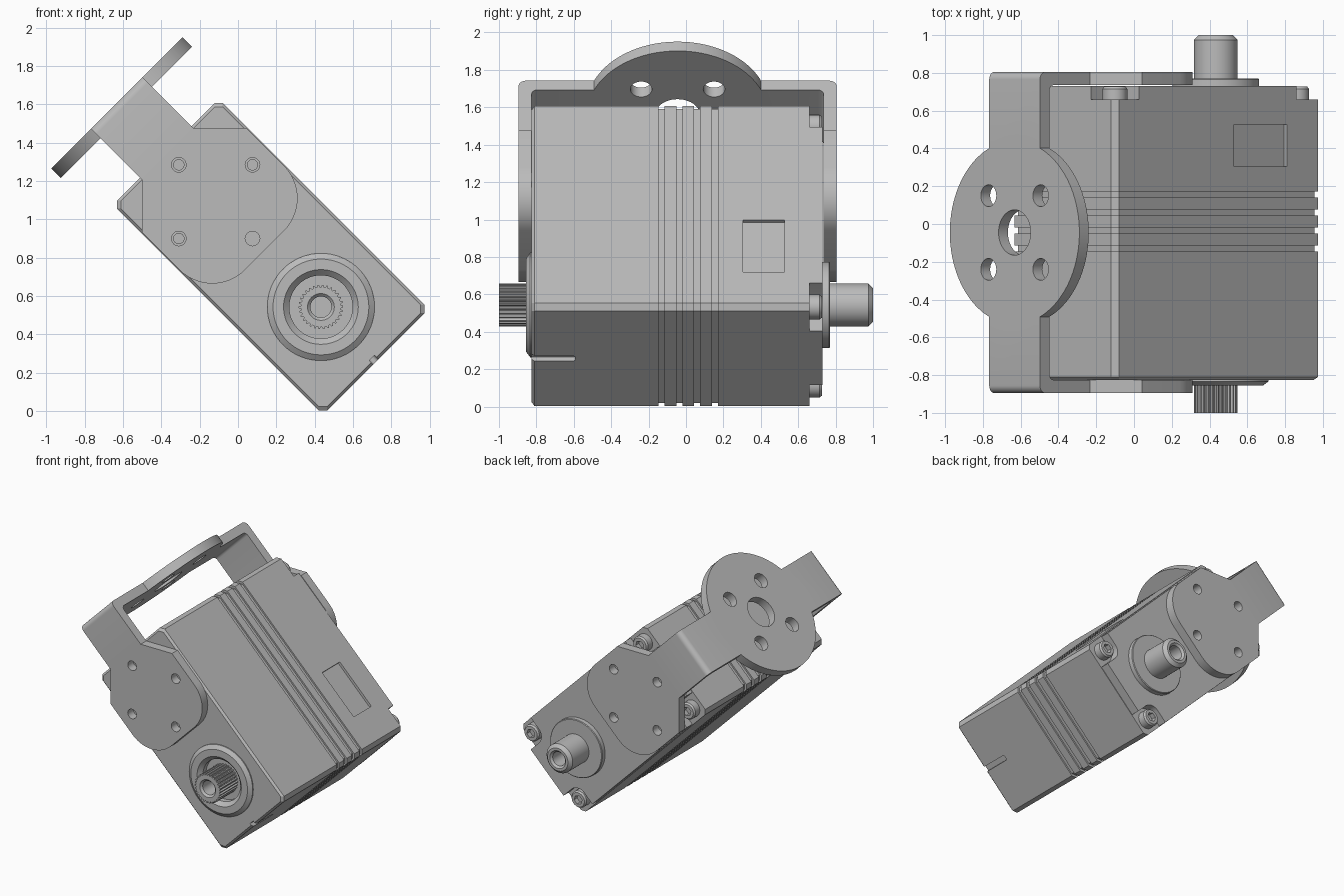
import bpy, bmesh, math
from mathutils import Vector, Matrix

if "Cube" in bpy.data.objects:
    bpy.data.objects.remove(bpy.data.objects["Cube"])

mat = bpy.data.materials.new("plain_grey")
mat.use_nodes = True
GREY = (0.5, 0.5, 0.5, 1)
mat.diffuse_color = GREY
mat.node_tree.nodes["Principled BSDF"].inputs["Base Color"].default_value = GREY

# Everything is built upright (x = width, z = length), then tilted about y
TILT = Matrix.Rotation(math.radians(-45), 4, 'Y')
CU, CV = 0.69, 0.448          # body centre
HU, HV = 0.39, 0.775          # body half sizes
SHAFT = (CU, 0.078)
FRONT, BACK = -0.825, 0.66
MID = -0.045                  # bracket centre in depth
PLACE = {
    'x': lambda p, d: (d, p[0], p[1]),
    'y': lambda p, d: (p[0], d, p[1]),
    'z': lambda p, d: (p[0], p[1], d),
}


def loft(name, sections, axis='y', closed=False):
    """Skin a list of (outline, depth) sections along an axis."""
    bm = bmesh.new()
    rings = [[bm.verts.new(PLACE[axis](p, d)) for p in pts] for pts, d in sections]
    pairs = list(zip(rings, rings[1:]))
    if closed:
        pairs.append((rings[-1], rings[0]))
    else:
        bm.faces.new(rings[0])
        bm.faces.new(rings[-1])
    for a, b in pairs:
        n = len(a)
        for i in range(n):
            bm.faces.new((a[i], a[(i + 1) % n], b[(i + 1) % n], b[i]))
    bmesh.ops.recalc_face_normals(bm, faces=bm.faces)
    mesh = bpy.data.meshes.new(name)
    bm.to_mesh(mesh)
    bm.free()
    mesh.materials.append(mat)
    ob = bpy.data.objects.new(name, mesh)
    bpy.context.collection.objects.link(ob)
    return ob


def prism(name, pts, a, b, axis='y'):
    return loft(name, [(pts, a), (pts, b)], axis)


def circle(c, r, n=48):
    return [(c[0] + r * math.cos(t * math.tau / n), c[1] + r * math.sin(t * math.tau / n))
            for t in range(n)]


def rect(a0, a1, b0, b1):
    return [(a0, b0), (a1, b0), (a1, b1), (a0, b1)]


def lathe(name, c, profile, closed=False, n=64):
    return loft(name, [(circle(c, r, n), y) for r, y in profile], 'y', closed)


def fillet(corners, steps=10):
    """Round polygon corners given as (a, b, radius)."""
    out = []
    for i, (a, b, r) in enumerate(corners):
        p = Vector((a, b))
        if not r:
            out.append((a, b))
            continue
        d1 = (Vector(corners[i - 1][:2]) - p).normalized()
        d2 = (Vector(corners[(i + 1) % len(corners)][:2]) - p).normalized()
        half = d1.angle(d2) / 2
        c = p + (d1 + d2).normalized() * r / math.sin(half)
        s, e = (p + d * r / math.tan(half) - c for d in (d1, d2))
        start = math.atan2(s.y, s.x)
        sweep = (math.atan2(e.y, e.x) - start + math.pi) % math.tau - math.pi
        out += [(c.x + r * math.cos(start + sweep * k / steps),
                 c.y + r * math.sin(start + sweep * k / steps)) for k in range(steps + 1)]
    return out


def combine(ob, others, operation):
    """Apply exact booleans and delete the helper objects."""
    for o in others:
        m = ob.modifiers.new("cut", 'BOOLEAN')
        m.object, m.operation, m.solver = o, operation, 'EXACT'
    bpy.context.view_layer.update()
    dg = bpy.context.evaluated_depsgraph_get()
    mesh = bpy.data.meshes.new_from_object(ob.evaluated_get(dg))
    ob.modifiers.clear()
    ob.data = mesh
    for o in others:
        bpy.data.objects.remove(o)
    return ob


def octagon(inset, c=0.03):
    a, b = HU - inset, HV - inset
    return [(CU + x, CV + z) for x, z in (
        (a - c, -b), (a, c - b), (a, b - c), (a - c, b),
        (c - a, b), (-a, b - c), (-a, c - b), (c - a, -b))]


parts = []

# Housing with four grooves running round it
sections = [(octagon(0.015), FRONT), (octagon(0), FRONT + 0.015)]
for g in range(4):
    y = -0.13 + 0.095 * g
    sections += [(octagon(i), y + d) for i, d in
                 ((0, -0.016), (0.012, -0.016), (0.012, 0.016), (0, 0.016))]
sections.append((octagon(0), BACK))
body = loft("housing", sections)
R = 0.272
hole_spots = [(CU, 0.855 + R), (CU + R, 0.855), (CU, 0.855 - R), (CU - R, 0.855)]
cuts = [
    prism("label_pocket", rect(0.305, 0.527, -0.064, 0.33), CU + HU - 0.02, CU + HU + 0.1, 'x'),
    prism("cable_slot", fillet([(CU - 0.02, -0.9, 0), (CU + 0.02, -0.9, 0),
                                (CU + 0.02, -0.59, 0.018), (CU - 0.02, -0.59, 0.018)]),
          -0.5, CV - HV + 0.03, 'z'),
    prism("shaft_recess", circle(SHAFT, 0.18), -0.95, -0.785),
]
cuts += [prism("pilot", circle(p, 0.027, 24), -0.95, -0.75)
         for p in (hole_spots[0], hole_spots[1], hole_spots[3])]
parts.append(combine(body, cuts, 'DIFFERENCE'))

# Rear cover with rounded corner notches
N = 0.18
a, b = HU - 0.005, HV - 0.005
cover = []
for sx, sz in ((1, -1), (1, 1), (-1, 1), (-1, -1)):
    trio = [(sx * (a - N), sz * b, 0), (sx * (a - N), sz * (b - N), 0.08),
            (sx * a, sz * (b - N), 0)]
    cover += trio if sx * sz < 0 else trio[::-1]
cover = fillet([(CU + x, CV + z, r) for x, z, r in cover])
parts.append(prism("rear_cover", cover, BACK, 0.73))

# Socket head screws in the notches
for sx in (1, -1):
    for sz in (1, -1):
        c = (CU + sx * (HU - 0.095), CV + sz * (HV - 0.095))
        screw = lathe("cover_screw", c, [(0.066, BACK - 0.01), (0.066, 0.715), (0.056, 0.728)], n=32)
        parts.append(combine(screw, [prism("socket", circle(c, 0.036, 6), 0.69, 0.8)], 'DIFFERENCE'))

# Front bearing ring
parts.append(lathe("bearing_ring", SHAFT, [
    (0.28, FRONT + 0.01), (0.28, -0.833), (0.25, -0.855), (0.195, -0.855),
    (0.165, -0.825), (0.165, -0.78), (0.19, -0.78)], closed=True))

# Splined output shaft
TEETH = 30
spline = []
for t in range(TEETH):
    for f, r in ((0, 0.104), (0.2, 0.116), (0.5, 0.116), (0.7, 0.104)):
        ang = (t + f) * math.tau / TEETH
        spline.append((SHAFT[0] + r * math.cos(ang), SHAFT[1] + r * math.sin(ang)))
shaft = prism("splined_shaft", spline, -1.0, -0.77)
bore = lathe("bore", SHAFT, [(0.08, -1.01), (0.055, -0.985), (0.055, -0.85)], n=40)
parts.append(combine(shaft, [bore], 'DIFFERENCE'))

# Rear shaft and its flange
parts.append(lathe("rear_flange", SHAFT, [(0.23, 0.72), (0.23, 0.765), (0.225, 0.77)]))
rear = lathe("rear_shaft", SHAFT, [(0.115, 0.75), (0.115, 0.975), (0.09, 1.0)])
bore = lathe("bore", SHAFT, [(0.055, 0.85), (0.055, 0.985), (0.075, 1.005)], n=40)
parts.append(combine(rear, [bore], 'DIFFERENCE'))

# U-shaped bracket: bent strip, two arm plates and a mounting disc
T, HALF, TOP, LOW = 0.07, 0.85, 1.584, 1.2
W = 0.19
strip = fillet([
    (MID - HALF, LOW, 0), (MID - HALF, TOP, 0.04), (MID + HALF, TOP, 0.04), (MID + HALF, LOW, 0),
    (MID + HALF - T, LOW, 0), (MID + HALF - T, TOP - T, 0.03),
    (MID - HALF + T, TOP - T, 0.03), (MID - HALF + T, LOW, 0)], 6)
bracket = prism("bracket", strip, CU - W, CU + W, 'x')
S = 0.385
arm = fillet([
    (CU - W, 1.209, 0), (CU - S, 1.014, 0), (CU - S, 0.495, 0.24),
    (CU + S, 0.495, 0.24), (CU + S, 1.014, 0), (CU + W, 1.209, 0)], 14)
adds = [prism("arm", arm, MID + s * HALF, MID + s * (HALF - T)) for s in (-1, 1)]
adds.append(prism("disc", circle((CU, MID), 0.485, 96), TOP - T, TOP, 'z'))
combine(bracket, adds, 'UNION')
cuts = [prism("centre_hole", circle((CU, MID), 0.12), 1.4, 1.7, 'z')]
cuts += [prism("disc_hole", circle((CU + x, MID + y), 0.058, 32), 1.4, 1.7, 'z')
         for x in (-0.195, 0.195) for y in (-0.195, 0.195)]
cuts += [prism("arm_hole", circle(p, 0.038, 32), -1.1, 1.1) for p in hole_spots]
parts.append(combine(bracket, cuts, 'DIFFERENCE'))

# Tilt into place and shade
for ob in parts:
    ob.data.transform(TILT)
    bpy.ops.object.select_all(action='DESELECT')
    ob.select_set(True)
    bpy.context.view_layer.objects.active = ob
    bpy.ops.object.shade_smooth_by_angle(angle=math.radians(25))
